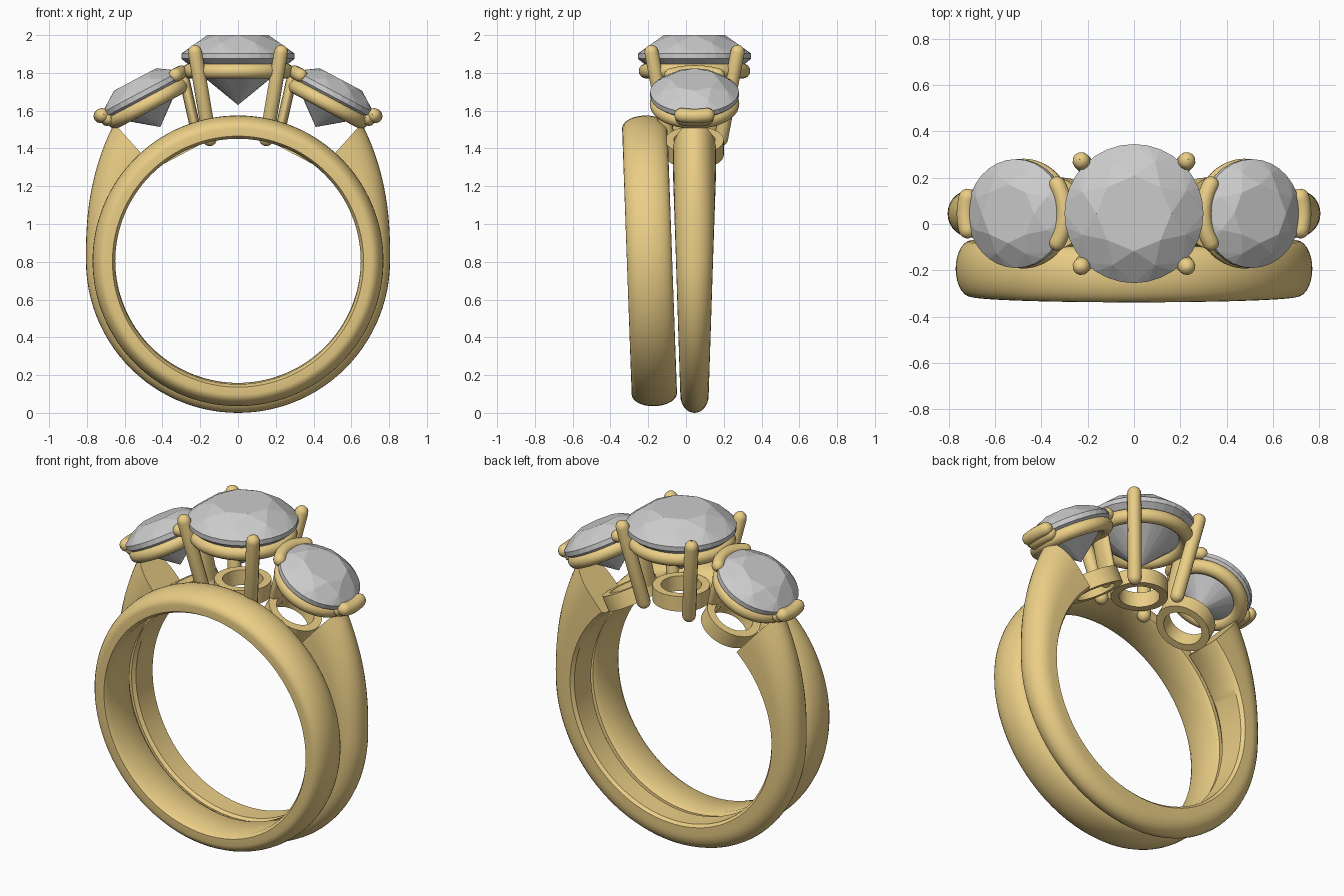
import bpy, bmesh
from math import sin, cos, pi, radians
from mathutils import Matrix, Vector

if "Cube" in bpy.data.objects:
    bpy.data.objects.remove(bpy.data.objects["Cube"])

Y0, ZC, RI = 0.045, 0.805, 0.65      # ring centre plane, finger centre, finger radius
gold = bpy.data.materials.new("gold")
gold.diffuse_color = (0.83, 0.62, 0.24, 1)
gold.use_nodes = True
gold.node_tree.nodes["Principled BSDF"].inputs["Base Color"].default_value = gold.diffuse_color


def finish(name, bm, mat=gold, smooth=True, matrix=Matrix()):
    bmesh.ops.recalc_face_normals(bm, faces=bm.faces[:])
    me = bpy.data.meshes.new(name)
    bm.to_mesh(me)
    bm.free()
    ob = bpy.data.objects.new(name, me)
    bpy.context.collection.objects.link(ob)
    ob.matrix_world = matrix
    if mat:
        me.materials.append(mat)
    bpy.ops.object.select_all(action='DESELECT')
    ob.select_set(True)
    bpy.context.view_layer.objects.active = ob
    if smooth:
        bpy.ops.object.shade_smooth_by_angle(angle=radians(35))
    return ob


def loft(bm, sections, loop):
    rows = [[bm.verts.new(p) for p in s] for s in sections]
    n = len(rows[0])
    for i in range(len(rows) if loop else len(rows) - 1):
        a, b = rows[i], rows[(i + 1) % len(rows)]
        for j in range(n):
            k = (j + 1) % n
            bm.faces.new((a[j], a[k], b[k], b[j]))
    if not loop:
        bm.faces.new(rows[0])
        bm.faces.new(rows[-1])


def lathe(name, profile, matrix, steps=96):
    bm = bmesh.new()
    secs = [[(r * cos(t), r * sin(t), z) for r, z in profile]
            for t in (2 * pi * i / steps for i in range(steps))]
    loft(bm, secs, True)
    return finish(name, bm, matrix=matrix)


def d_section(inner, edge, outer, w, n=14):
    """Flat inside, straight sides, domed outside: (radius, offset) pairs."""
    dome = [(edge + (outer - edge) * sin(pi * i / n), w * cos(pi * i / n)) for i in range(n + 1)]
    return [(inner + 0.015, w)] + dome + [(inner + 0.015, -w), (inner, -w * 0.8), (inner, w * 0.8)]


def torus(name, major, minor, matrix):
    circle = [(major + minor * cos(2 * pi * i / 16), minor * sin(2 * pi * i / 16)) for i in range(16)]
    return lathe(name, circle, matrix, 64)


def hoop(name, r_out, r_in, h, matrix):
    return lathe(name, [(r_in, 0), (r_out, 0), (r_out, h), (r_in, h)], matrix, 64)


def rod(name, pts, r, flat=1):
    """Round-ended bar through the points (flat stretches it along y)."""
    pts = [Vector(p) for p in pts]
    d0, d1 = (pts[0] - pts[1]).normalized(), (pts[-1] - pts[-2]).normalized()
    angs = [radians(a) for a in (89, 70, 45, 22)]
    line = [(pts[0] + d0 * r * sin(a), cos(a)) for a in angs] + [(p, 1) for p in pts]
    line += [(pts[-1] + d1 * r * sin(a), cos(a)) for a in reversed(angs)]
    cu = bpy.data.curves.new(name, 'CURVE')
    cu.dimensions = '3D'
    cu.bevel_depth = r
    cu.bevel_resolution = 4
    sp = cu.splines.new('POLY')
    sp.points.add(len(line) - 1)
    for sp_pt, (p, k) in zip(sp.points, line):
        sp_pt.co = (p.x, (p.y - Y0) / flat, p.z, 1)
        sp_pt.radius = k
    cu.materials.append(gold)
    ob = bpy.data.objects.new(name, cu)
    bpy.context.collection.objects.link(ob)
    ob.location.y = Y0
    ob.scale.y = flat
    bpy.ops.object.select_all(action='DESELECT')
    ob.select_set(True)
    bpy.context.view_layer.objects.active = ob
    bpy.ops.object.convert(target='MESH')


def gem(name, R, crown, pav, matrix):
    """Faceted round stone as a hull of staggered rings, girdle at local z = 0."""
    bm = bmesh.new()
    rings = [(0.54, crown, 8, 0), (0.80, crown * 0.62, 8, 0.5), (1, 0.012, 32, 0),
             (1, -0.015, 32, 0), (0.48, -0.015 - (pav - 0.015) * 0.53, 8, 0.5)]
    for k, z, n, off in rings:
        for i in range(n):
            t = 2 * pi * (i + off) / n
            bm.verts.new((R * k * cos(t), R * k * sin(t), z))
    bm.verts.new((0, 0, -pav))
    bmesh.ops.convex_hull(bm, input=bm.verts[:])
    bmesh.ops.dissolve_limit(bm, angle_limit=radians(1), verts=bm.verts[:], edges=bm.edges[:])
    return finish(name, bm, None, False, matrix)


# plain companion band, leaning slightly
lathe("plain_band", d_section(RI, 0.705, 0.77, 0.12),
      Matrix.Translation((0, -0.193, ZC)) @ Matrix.Rotation(pi / 2 + 0.036, 4, 'X'), 128)

# open shank that thickens and widens towards the shoulders
bm = bmesh.new()
secs = []
for i in range(81):
    a = radians(-138 + 276 * i / 80)
    rise = max(0, (abs(a) - pi / 2) / radians(48)) ** 1.8
    outer = 0.805 + 0.175 * rise
    w = 0.075 + 0.04 * (1 - cos(a)) / 1.74
    secs.append([(r * sin(a), Y0 + y, ZC - r * cos(a))
                 for r, y in d_section(RI, RI + 0.4 * (outer - RI), outer, w)])
loft(bm, secs, False)
finish("shank", bm)

# centre setting
gem("centre_stone", 0.30, 0.11, 0.26, Matrix.Translation((0, Y0, 1.89)))
torus("centre_rail", 0.255, 0.04, Matrix.Translation((0, Y0, 1.81)))
hoop("centre_base_hoop", 0.155, 0.11, 0.09, Matrix.Translation((0, Y0, 1.45)))
for sx in (-1, 1):
    for sy in (-1, 1):
        rod("centre_prong", [(sx * 0.15, Y0 + sy * 0.14, 1.45),
                             (sx * 0.228, Y0 + sy * 0.228, 1.91)], 0.038)

# side settings, tilted outwards
tilt = radians(28)
for s, side in ((-1, "left"), (1, "right")):
    rot = Matrix.Rotation(s * tilt, 4, 'Y')
    M = Matrix.Translation((s * 0.505, Y0, 1.69)) @ rot
    gem(side + "_stone", 0.235, 0.085, 0.2, M)
    torus(side + "_rail", 0.197, 0.04, M @ Matrix.Translation((0, 0, -0.06)))
    hoop(side + "_base_hoop", 0.155, 0.11, 0.09, Matrix.Translation((s * 0.305, Y0, 1.365)) @ rot)

    def arc(radius, half, mid, z):
        return [M @ Vector((s * radius * cos(mid + t), radius * sin(mid + t), z))
                for t in (radians(half * i / 6) for i in range(-6, 7))]
    rod(side + "_inner_bar_prong", arc(0.235, 32, pi, 0.005), 0.036)
    rod(side + "_outer_bar_prong", arc(0.252, 16, 0, 0.0), 0.038)
    rod(side + "_outer_bar_foot", arc(0.228, 16, 0, -0.03), 0.038)
    rod(side + "_inner_stem", [(s * 0.215, Y0, 1.46), (s * 0.285, Y0, 1.77)], 0.028, 2.2)
